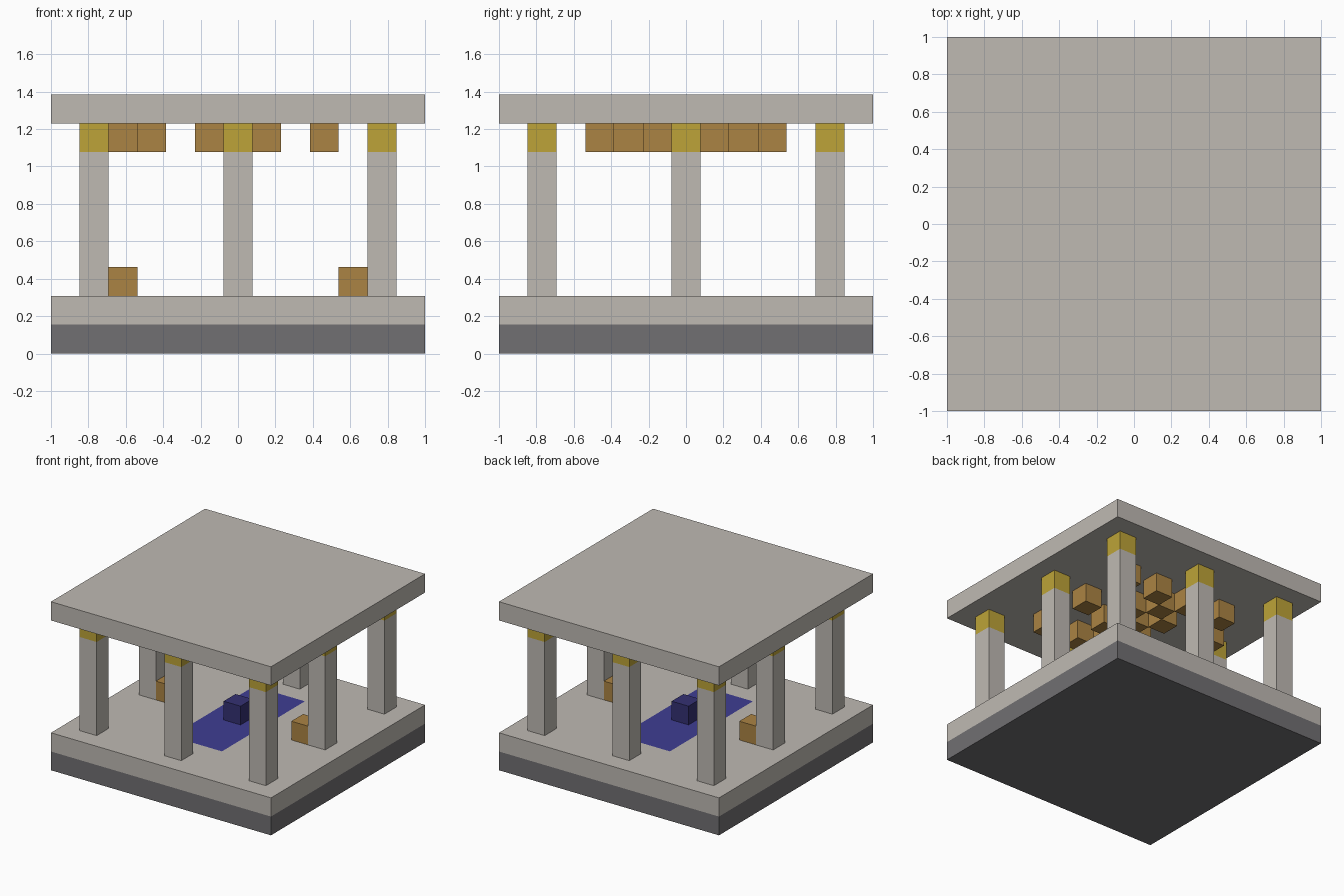
import bpy
import bmesh

if "Cube" in bpy.data.objects:
    bpy.data.objects.remove(bpy.data.objects["Cube"])

U = 2 / 13  # side of one block


def material(name, rgb):
    m = bpy.data.materials.new(name)
    m.diffuse_color = (*rgb, 1)
    m.use_nodes = True
    m.node_tree.nodes["Principled BSDF"].inputs["Base Color"].default_value = (*rgb, 1)
    return m


STONE = material("pale stone", (0.52, 0.49, 0.45))
DARK = material("dark stone", (0.165, 0.16, 0.17))
GOLD = material("gold", (0.51, 0.37, 0.04))
WOOD = material("brown wood", (0.41, 0.23, 0.057))
CARPET = material("blue carpet", (0.05, 0.047, 0.29))
NAVY = material("navy blue", (0.034, 0.03, 0.17))


def box(name, mat, i, j, k, size=(1, 1, 1)):
    """Box centred on block column (i, j), standing on layer k, sized in blocks."""
    bm = bmesh.new()
    bmesh.ops.create_cube(bm, size=1)
    for v in bm.verts:
        v.co.x *= size[0] * U
        v.co.y *= size[1] * U
        v.co.z = (v.co.z + 0.5) * size[2] * U
    mesh = bpy.data.meshes.new(name)
    bm.to_mesh(mesh)
    bm.free()
    mesh.materials.append(mat)
    ob = bpy.data.objects.new(name, mesh)
    ob.location = (i * U, j * U, k * U)
    bpy.context.collection.objects.link(ob)
    return ob


# Slabs
box("foundation", DARK, 0, 0, 0, (13, 13, 1))
floor = box("floor", STONE, 0, 0, 1, (13, 13, 1))
box("roof", STONE, 0, 0, 8, (13, 13, 1))

# Carpet cut flush into the top of the floor
half_w, half_l = 1.5 * U, 3.5 * U
floor.data.materials.append(CARPET)
bm = bmesh.new()
bm.from_mesh(floor.data)
for axis, d in (((1, 0, 0), half_w), ((0, 1, 0), half_l)):
    for s in (-1, 1):
        bmesh.ops.bisect_plane(bm, geom=bm.verts[:] + bm.edges[:] + bm.faces[:],
                               plane_co=[a * d * s for a in axis], plane_no=axis)
for f in bm.faces:
    c = f.calc_center_median()
    if f.normal.z > 0.5 and abs(c.x) < half_w and abs(c.y) < half_l:
        f.material_index = 1
bm.to_mesh(floor.data)
bm.free()

# Pillars with gold capitals around the edge
for i in (-5, 0, 5):
    for j in (-5, 0, 5):
        if i or j:
            box("pillar", STONE, i, j, 2, (1, 1, 5))
            box("capital", GOLD, i, j, 7)

# Altar and two side seats
box("altar", NAVY, 0, 0, 2)
for i in (-4, 4):
    box("side_seat", WOOD, i, 0, 2)

# Ceiling blocks: mirrored pairs, centre line and two odd ones
cells = [(0, -2), (0, 0), (0, 2), (3, 0), (-4, 1)]
for s in (-1, 1):
    for j in (-3, -1, 1, 3):
        cells.append((s, j))
    for j in (-3, 3):
        cells.append((3 * s, j))
for i, j in cells:
    box("ceiling_block", WOOD, i, j, 7)
